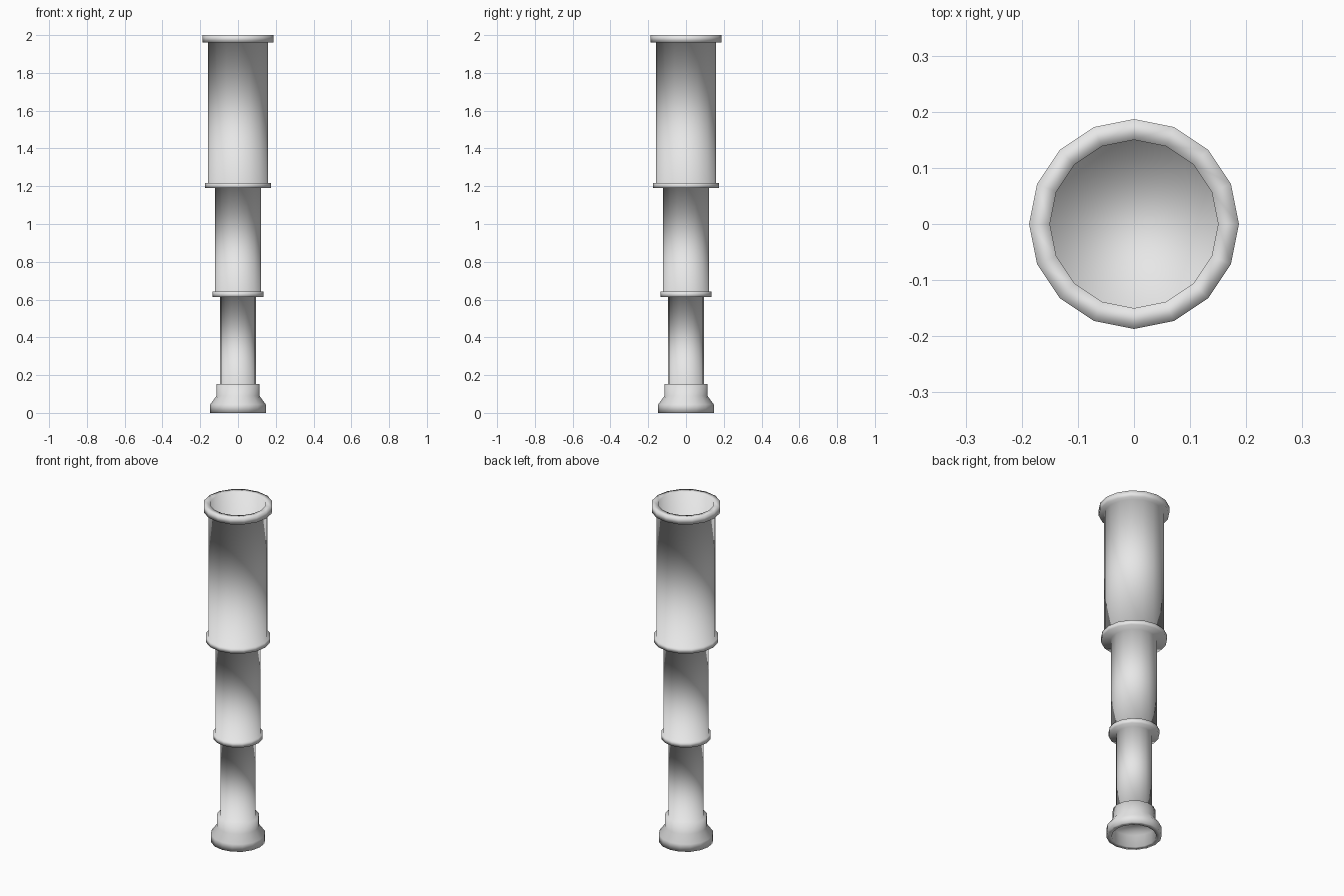
import bpy
import bmesh
from math import cos, sin, tau

cube = bpy.data.objects.get("Cube")
if cube:
    bpy.data.objects.remove(cube, do_unlink=True)

SIDES = 16

grey = bpy.data.materials.new("light grey")
grey.use_nodes = True
grey.diffuse_color = (0.8, 0.8, 0.8, 1)
grey.node_tree.nodes["Principled BSDF"].inputs["Base Color"].default_value = (0.8, 0.8, 0.8, 1)


def lathe(name, profile):
    """Spin (radius, height) points into a smooth solid, capping both ends."""
    bm = bmesh.new()
    rings = [[bm.verts.new((r * cos(tau * i / SIDES), r * sin(tau * i / SIDES), z))
              for i in range(SIDES)] for r, z in profile]
    for low, high in zip(rings, rings[1:]):
        for i in range(SIDES):
            j = (i + 1) % SIDES
            bm.faces.new((low[i], low[j], high[j], high[i]))
    bm.faces.new(rings[0][::-1])
    bm.faces.new(rings[-1])
    for face in bm.faces:
        face.smooth = True
    mesh = bpy.data.meshes.new(name)
    bm.to_mesh(mesh)
    bm.free()
    mesh.materials.append(grey)
    obj = bpy.data.objects.new(name, mesh)
    bpy.context.collection.objects.link(obj)
    return obj


# Eyepiece recess and flared eyepiece
eyepiece = [(0.118, 0.07), (0.118, 0.0), (0.147, 0.0), (0.147, 0.045),
            (0.114, 0.09), (0.114, 0.152)]
# Three telescoping tubes, each with a collar where the next slides in
small_tube = [(0.096, 0.152), (0.096, 0.613)]
lower_collar = [(0.134, 0.613), (0.134, 0.642)]
middle_tube = [(0.123, 0.642), (0.123, 1.19)]
upper_collar = [(0.175, 1.19), (0.175, 1.218)]
large_tube = [(0.16, 1.218), (0.16, 1.962)]
# Front rim and recessed lens
front_rim = [(0.187, 1.962), (0.187, 2.0), (0.15, 2.0), (0.15, 1.85)]

lathe("spyglass_body", eyepiece + small_tube + lower_collar + middle_tube
      + upper_collar + large_tube + front_rim)
